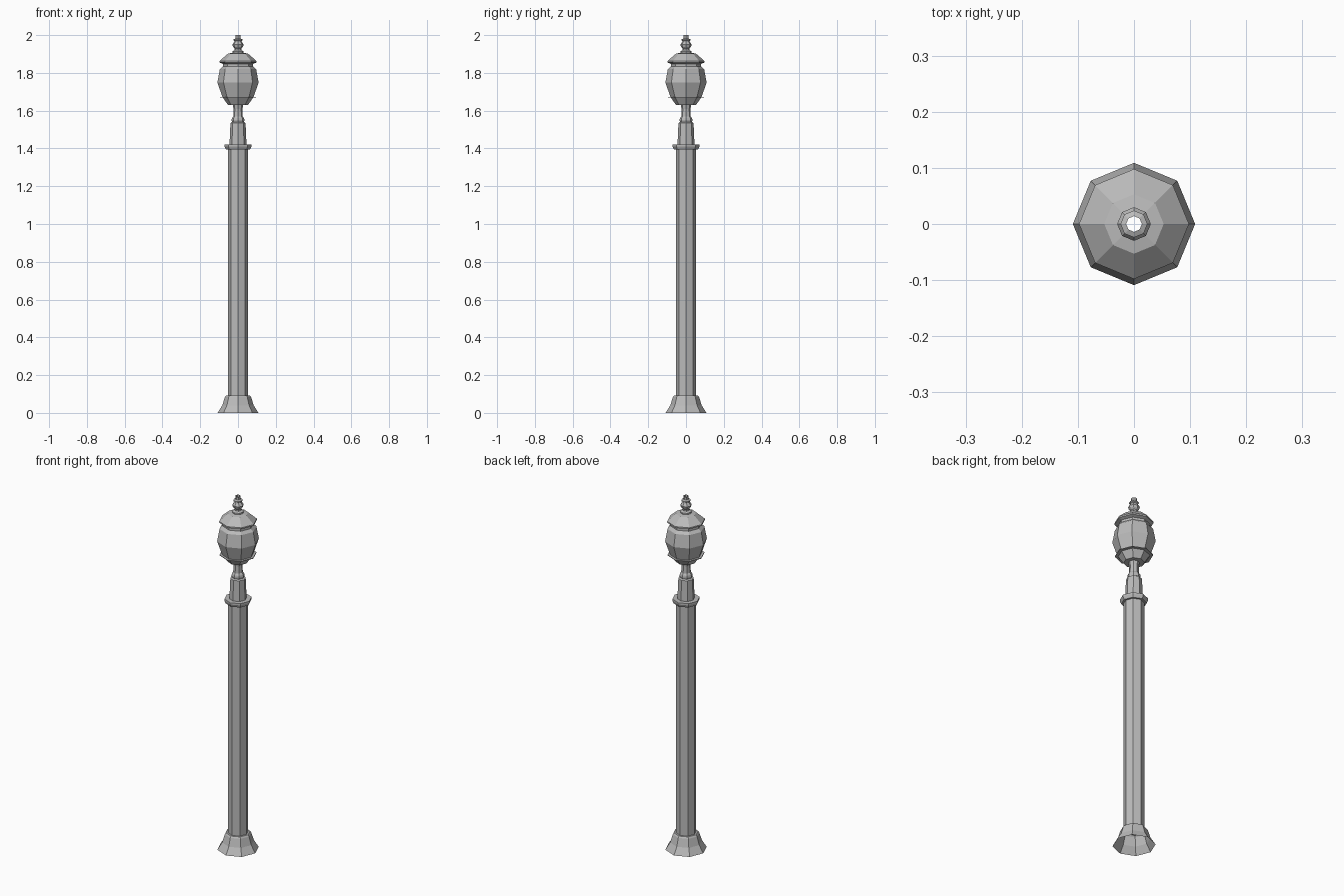
import bpy, bmesh, math

if "Cube" in bpy.data.objects:
    bpy.data.objects.remove(bpy.data.objects["Cube"], do_unlink=True)

SIDES = 8
metal = bpy.data.materials.new("grey_metal")
metal.use_nodes = True
GREY = (0.5, 0.5, 0.5, 1)
metal.diffuse_color = GREY
metal.node_tree.nodes["Principled BSDF"].inputs["Base Color"].default_value = GREY


def lathe(name, profile):
    """Turn (radius, height) points into an open eight-sided shell."""
    bm = bmesh.new()
    rings = []
    for r, z in profile:
        rings.append([bm.verts.new((r * math.cos(math.tau * i / SIDES),
                                    r * math.sin(math.tau * i / SIDES), z))
                      for i in range(SIDES)])
    for low, high in zip(rings, rings[1:]):
        for i in range(SIDES):
            j = (i + 1) % SIDES
            bm.faces.new((low[i], low[j], high[j], high[i]))
    mesh = bpy.data.meshes.new(name)
    bm.to_mesh(mesh)
    bm.free()
    mesh.materials.append(metal)
    obj = bpy.data.objects.new(name, mesh)
    bpy.context.collection.objects.link(obj)
    return obj


# Flared foot and long shaft
lathe("base", [(.108, 0), (.083, .04), (.069, .085), (.063, .093), (.053, .093)])
lathe("shaft", [(.053, .093), (.053, 1.395)])

# Collar and tapered neck
lathe("collar", [(.053, 1.395), (.064, 1.395), (.071, 1.41), (.071, 1.42), (.045, 1.42)])
lathe("neck", [(.045, 1.42), (.04, 1.535), (.032, 1.54)])

# Narrow stem under the lantern
lathe("stem", [(.032, 1.54), (.034, 1.55), (.032, 1.56), (.025, 1.57),
               (.024, 1.61), (.028, 1.63), (.053, 1.63)])

# Lantern cup with its thin rim, then the globe
lathe("lantern_cup", [(.053, 1.63), (.08, 1.669), (.096, 1.669), (.096, 1.673), (.083, 1.673)])
lathe("globe", [(.083, 1.673), (.109, 1.75), (.096, 1.82), (.08, 1.835)])

# Roof with overhanging eave
lathe("roof", [(.08, 1.835), (.08, 1.848), (.098, 1.855), (.098, 1.863),
               (.053, 1.902), (.03, 1.906)])

# Open-topped finial
lathe("finial", [(.03, 1.906), (.03, 1.914), (.018, 1.92), (.018, 1.93),
                 (.026, 1.938), (.03, 1.95), (.018, 1.968), (.024, 1.972),
                 (.024, 1.978), (.014, 1.982), (.014, 2)])
